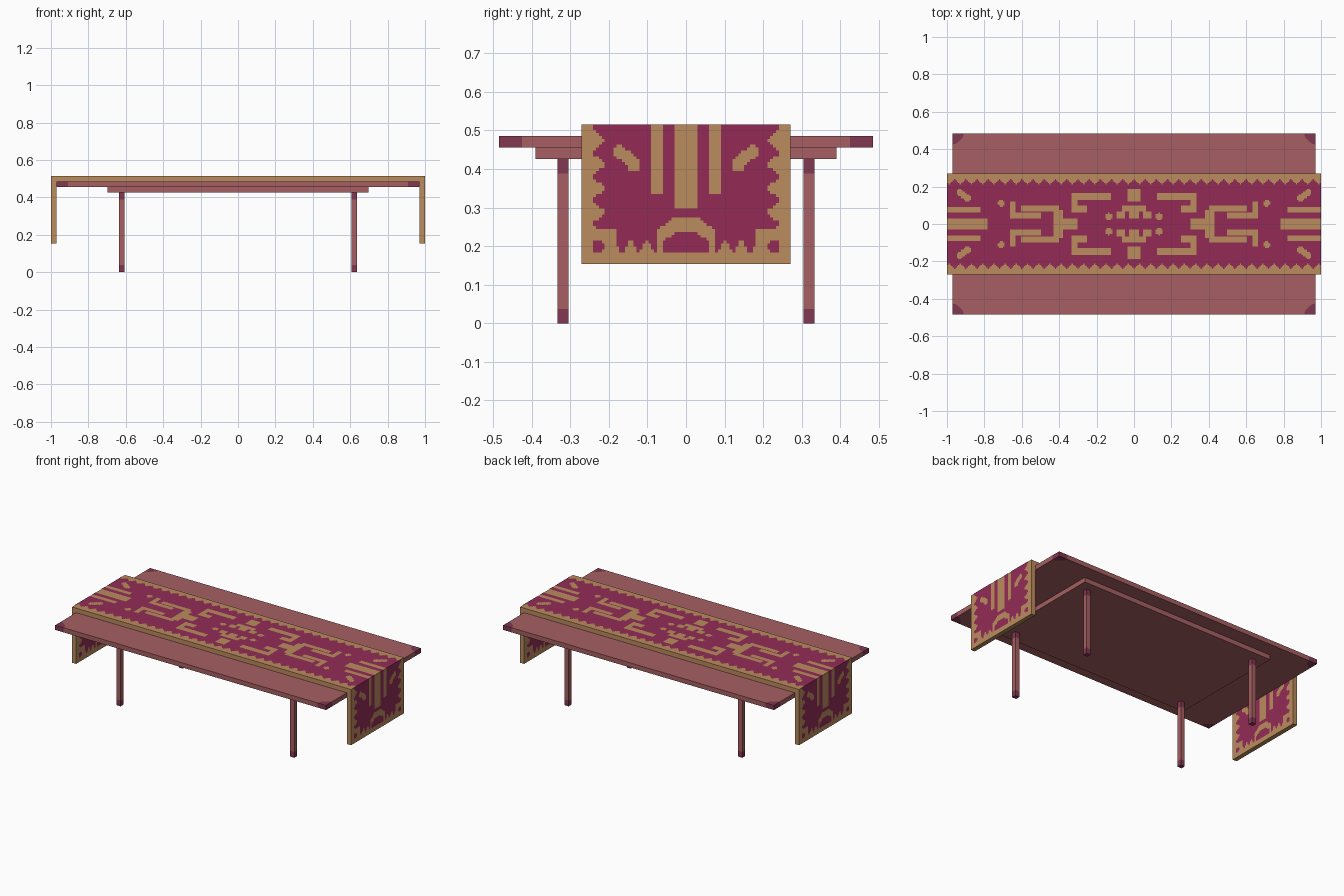
import bpy, bmesh, math

cube = bpy.data.objects.get("Cube")
if cube:
    bpy.data.objects.remove(cube)


def material(name, rgb):
    m = bpy.data.materials.new(name)
    m.use_nodes = True
    lin = [((c / 255 + 0.055) / 1.055) ** 2.4 for c in rgb] + [1]
    m.diffuse_color = lin
    m.node_tree.nodes["Principled BSDF"].inputs["Base Color"].default_value = lin
    return m


WOOD = material("rose wood", (166, 95, 98))
DARK = material("dark plum", (130, 56, 82))
TAN = material("tan cloth", (187, 139, 94))
RED = material("crimson cloth", (147, 43, 86))


def finish(name, bm, mat):
    mesh = bpy.data.meshes.new(name)
    bm.to_mesh(mesh)
    bm.free()
    mesh.materials.append(mat)
    ob = bpy.data.objects.new(name, mesh)
    bpy.context.collection.objects.link(ob)
    return ob


def prism(name, points, direction, mat):
    """Extrude a closed outline of 3D points along a direction."""
    bm = bmesh.new()
    face = bm.faces.new([bm.verts.new(p) for p in points])
    out = bmesh.ops.extrude_face_region(bm, geom=[face])
    moved = [g for g in out["geom"] if isinstance(g, bmesh.types.BMVert)]
    bmesh.ops.translate(bm, verts=moved, vec=direction)
    bmesh.ops.recalc_face_normals(bm, faces=bm.faces)
    return finish(name, bm, mat)


def box(name, x0, x1, y0, y1, z0, z1, mat):
    pts = [(x0, y0, z0), (x1, y0, z0), (x1, y1, z0), (x0, y1, z0)]
    return prism(name, pts, (0, 0, z1 - z0), mat)


QUADRANTS = [(1, 1, "back_left"), (-1, 1, "back_right"),
             (-1, -1, "front_right"), (1, -1, "front_left")]

# Table top with separate dark corner caps
X, Y, Z0, Z1 = 0.97, 0.485, 0.456, 0.486
notch = [(X, 0.425), (0.95, 0.43), (0.915, 0.462), (0.91, Y)]
outline = []
for sx, sy, side in QUADRANTS:
    part = [(sx * x, sy * y) for x, y in notch]
    outline += part if sx * sy > 0 else part[::-1]
    prism("top_corner_" + side, [(x, y, Z0) for x, y in part + [(sx * X, sy * Y)]],
          (0, 0, Z1 - Z0), DARK)
prism("table_top", [(x, y, Z0) for x, y in outline], (0, 0, Z1 - Z0), WOOD)

# Under-slab and legs with dark ends
box("under_slab", -0.697, 0.697, -0.39, 0.39, 0.426, 0.456, WOOD)
for sx, sy, side in QUADRANTS:
    x, y, h = sx * 0.622, sy * 0.319, 0.0145
    for part, z0, z1, mat in (("foot", 0, 0.037, DARK), ("leg", 0.037, 0.388, WOOD),
                              ("leg_collar", 0.388, 0.426, DARK)):
        box(part + "_" + side, x - h, x + h, y - h, y + h, z0, z1, mat)

# Cloth runner body: an upside-down U profile
W, TOP, HEM = 0.271, 0.516, 0.154
E = 0.999
u = [(-E, HEM), (-E, TOP - 0.001), (E, TOP - 0.001), (E, HEM),
     (0.97, HEM), (0.97, Z1), (-0.97, Z1), (-0.97, HEM)]
prism("runner", [(x, -W, z) for x, z in u], (0, 2 * W, 0), TAN)

# Tan motifs on the runner top, one quadrant: x0, x1, y0, y1
TOP_MOTIFS = [
    (0, 0.032, 0.12, 0.185), (0, 0.06, 0.065, 0.095), (0.052, 0.092, 0.03, 0.07),
    (0, 0.025, 0.032, 0.07),
    (0.12, 0.335, 0.13, 0.165), (0.3, 0.335, 0.06, 0.165), (0.25, 0.335, 0.06, 0.095),
    (0.3, 0.43, 0, 0.032), (0.38, 0.43, 0, 0.075), (0.4, 0.6, 0.068, 0.095),
    (0.5, 0.665, 0.032, 0.06), (0.632, 0.665, 0.032, 0.122),
    (0.785, 1, 0, 0.032), (0.82, 1, 0.06, 0.092),
]
TOP_DOTS = [(0.135, 0.04), (0.71, 0.11), (0.93, 0.168), (0.91, 0.153), (0.89, 0.138)]


def inside(a, b, rects, dots):
    return (any(r[0] <= a <= r[1] and r[2] <= b <= r[3] for r in rects)
            or any(math.hypot(a - p, b - q) < 0.018 for p, q in dots))


def top_is_red(x, y):
    x, y = abs(x), abs(y)
    if y > 0.226 + 0.014 * math.cos(2 * math.pi * x / 0.06):
        return False
    return not inside(x, y, TOP_MOTIFS, TOP_DOTS)


DROP_MOTIFS = [(0, 0.032, 0.3, 1), (0.06, 0.092, 0.335, 1)]
DROP_DOTS = [(0.17, 0.443), (0.15, 0.428), (0.135, 0.412)]


def drop_is_red(y, z):
    y = abs(y)
    if math.hypot(y - 0.228, z - 0.199) < 0.015:
        return True
    if y > 0.226 + 0.015 * math.cos(2 * math.pi * (z - 0.505) / 0.062):
        return False
    # central arch with its red middle
    if y < 0.075 and z < 0.275 - 0.75 * max(0, y - 0.03):
        return z > 0.185 and y < 0.058 and z < 0.24 - 0.75 * max(0, y - 0.02)
    if z < 0.2 - 0.015 * math.cos(2 * math.pi * (y - 0.08) / 0.043):
        return False
    if y > 0.18 and z < 0.242:
        return False
    return not inside(y, z, DROP_MOTIFS, DROP_DOTS)


def woven(name, rule, a0, a1, b0, b1, place, flip=False, cell=0.0075):
    """Lay red strips, one per run of red cells in each row."""
    bm = bmesh.new()
    na, nb = round((a1 - a0) / cell), round((b1 - b0) / cell)
    da, db = (a1 - a0) / na, (b1 - b0) / nb
    for j in range(nb):
        b, start = b0 + j * db, None
        for i in range(na + 1):
            red = i < na and rule(a0 + (i + 0.5) * da, b + db / 2)
            if red and start is None:
                start = a0 + i * da
            elif not red and start is not None:
                end = a0 + i * da
                q = [(start, b), (end, b), (end, b + db), (start, b + db)]
                if flip:
                    q.reverse()
                bm.faces.new([bm.verts.new(place(*p)) for p in q])
                start = None
    return finish(name, bm, RED)


# Woven pattern on the top and on both faces of each hanging end
woven("runner_top_pattern", top_is_red, -1, 1, -W, W, lambda x, y: (x, y, TOP))
for s, side in ((1, "left"), (-1, "right")):
    woven("runner_outer_pattern_" + side, drop_is_red, -W, W, HEM, TOP,
          lambda y, z: (s * 1.0, y, z), flip=s < 0)
    woven("runner_inner_pattern_" + side, drop_is_red, -W, W, HEM, Z1,
          lambda y, z: (s * 0.969, y, z), flip=s > 0)
